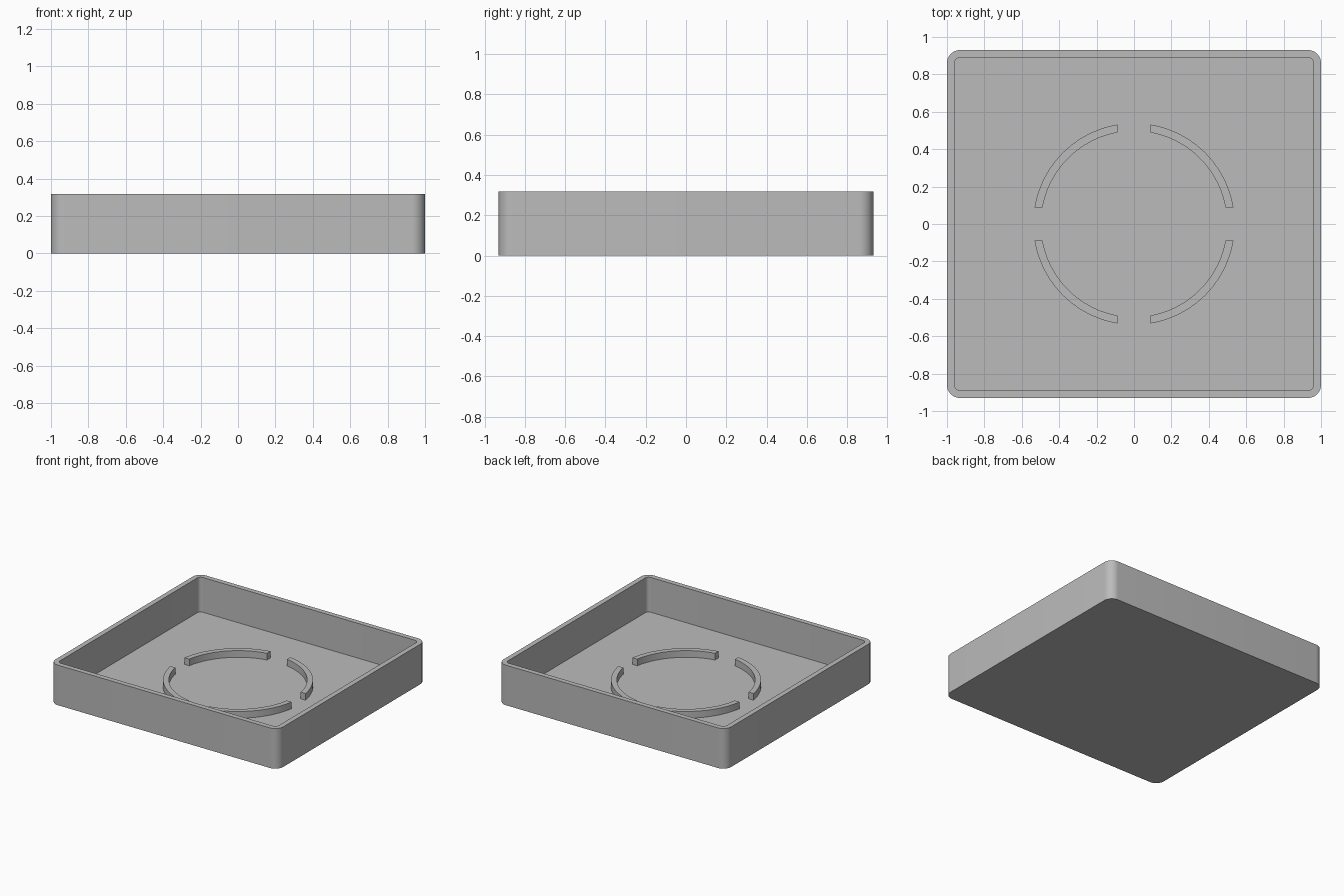
import bpy, bmesh
from math import sin, cos, asin, pi

if "Cube" in bpy.data.objects:
    bpy.data.objects.remove(bpy.data.objects["Cube"], do_unlink=True)

HALF_X, HALF_Y, HEIGHT = 1.0, 0.93, 0.318
WALL, FLOOR, CORNER = 0.04, 0.042, 0.07
RING_OUT, RING_IN, RING_TOP, HALF_GAP = 0.539, 0.497, 0.095, 0.088

grey = bpy.data.materials.new("plain grey")
grey.use_nodes = True
colour = (0.5, 0.5, 0.5, 1)
grey.diffuse_color = colour
grey.node_tree.nodes["Principled BSDF"].inputs["Base Color"].default_value = colour


def finish(name, bm):
    bmesh.ops.recalc_face_normals(bm, faces=bm.faces)
    mesh = bpy.data.meshes.new(name)
    bm.to_mesh(mesh)
    bm.free()
    mesh.materials.append(grey)
    obj = bpy.data.objects.new(name, mesh)
    bpy.context.collection.objects.link(obj)
    bpy.ops.object.select_all(action="DESELECT")
    obj.select_set(True)
    bpy.context.view_layer.objects.active = obj
    bpy.ops.object.shade_smooth_by_angle(angle=pi / 6)
    return obj


def rounded_rectangle(inset, steps=10):
    r = CORNER - inset
    cx, cy = HALF_X - CORNER, HALF_Y - CORNER
    points = []
    for q, (sx, sy) in enumerate([(1, 1), (-1, 1), (-1, -1), (1, -1)]):
        for i in range(steps + 1):
            a = (q + i / steps) * pi / 2
            points.append((sx * cx + r * cos(a), sy * cy + r * sin(a)))
    return points


def loop(bm, points, z):
    return [bm.verts.new((x, y, z)) for x, y in points]


def bridge(bm, a, b):
    for i in range(len(a)):
        j = (i + 1) % len(a)
        bm.faces.new((a[i], a[j], b[j], b[i]))


# Open tray: outer wall, rim, inner wall, closed by underside and floor
bm = bmesh.new()
outer, inner = rounded_rectangle(0), rounded_rectangle(WALL)
loops = [loop(bm, outer, 0), loop(bm, outer, HEIGHT),
         loop(bm, inner, HEIGHT), loop(bm, inner, FLOOR)]
for a, b in zip(loops, loops[1:]):
    bridge(bm, a, b)
bm.faces.new(loops[0])
bm.faces.new(loops[-1])
finish("tray", bm)


# Locating ring: four arcs whose ends are cut parallel to the axes
def arc(radius, quarter, steps=24):
    trim = asin(HALF_GAP / radius)
    angles = [quarter * pi / 2 + trim + (pi / 2 - 2 * trim) * i / steps
              for i in range(steps + 1)]
    return [(radius * cos(a), radius * sin(a)) for a in angles]


names = ["back_left", "back_right", "front_right", "front_left"]
for quarter, name in enumerate(names):
    bm = bmesh.new()
    out, inn = arc(RING_OUT, quarter), arc(RING_IN, quarter)
    outline = out + inn[::-1]
    low, high = loop(bm, outline, FLOOR - 0.005), loop(bm, outline, RING_TOP)
    bridge(bm, low, high)
    n = len(outline)
    for ring in (low, high):
        for i in range(len(out) - 1):
            bm.faces.new((ring[i], ring[i + 1], ring[n - 2 - i], ring[n - 1 - i]))
    finish("ring_segment_" + name, bm)
